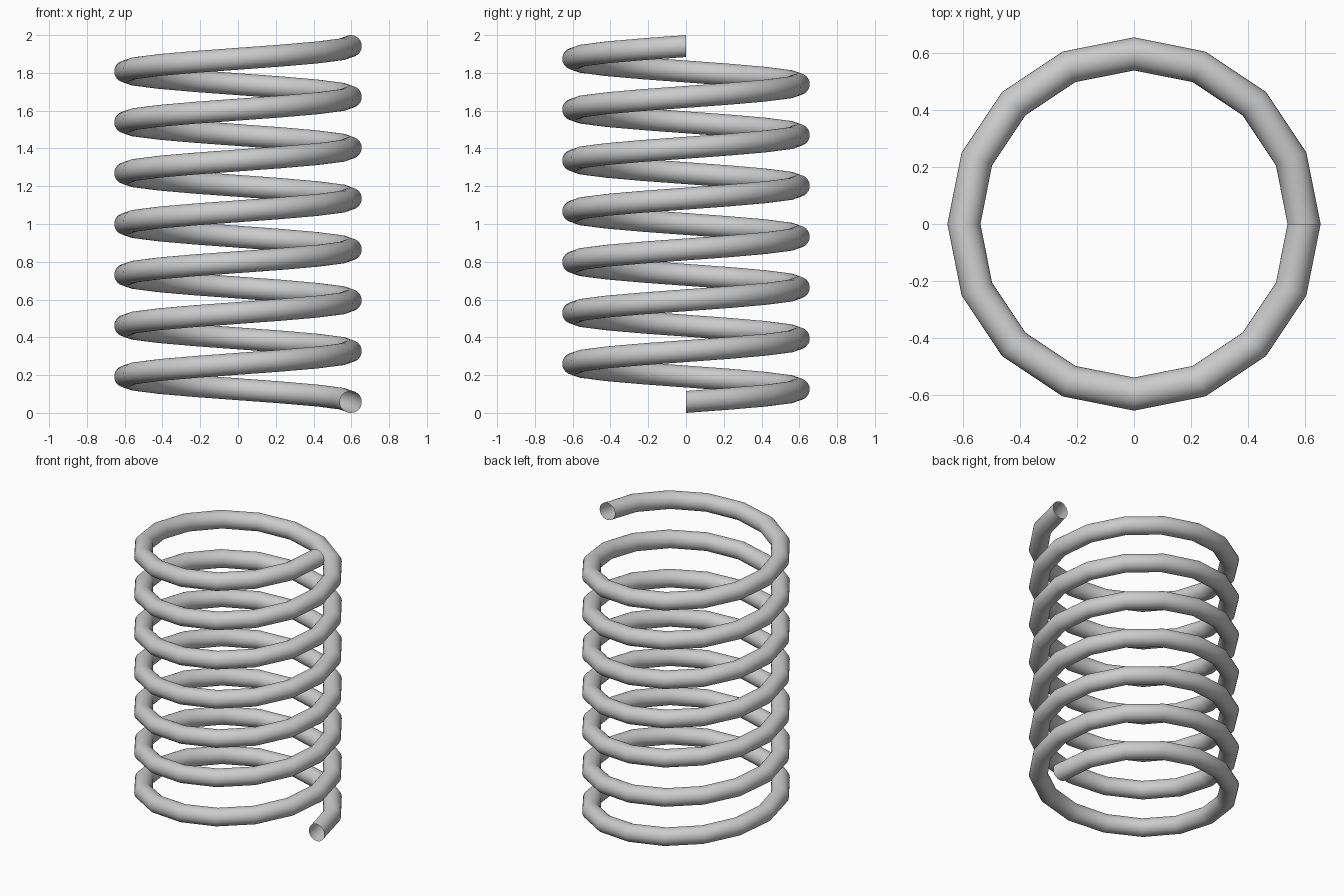
import bpy, bmesh
from math import cos, sin, pi

if "Cube" in bpy.data.objects:
    bpy.data.objects.remove(bpy.data.objects["Cube"])

TURNS, STEPS, SIDES = 7, 16, 32      # coils, segments per coil, wire sides
COIL_R, WIRE_R = 0.597, 0.058
PITCH = (2.0 - 2 * WIRE_R) / TURNS

bm = bmesh.new()

# upright circular sections swept counter-clockwise up the helix
rings = []
for i in range(TURNS * STEPS + 1):
    a = 2 * pi * i / STEPS
    z0 = WIRE_R + PITCH * i / STEPS
    ring = []
    for j in range(SIDES):
        b = 2 * pi * j / SIDES
        r = COIL_R + WIRE_R * cos(b)
        ring.append(bm.verts.new((r * cos(a), r * sin(a), z0 + WIRE_R * sin(b))))
    rings.append(ring)

# wire skin, left open at both ends
for lo, hi in zip(rings, rings[1:]):
    for j in range(SIDES):
        k = (j + 1) % SIDES
        f = bm.faces.new((lo[j], hi[j], hi[k], lo[k]))
        f.smooth = True

bm.normal_update()
mid = bm.faces[:][0]
# outermost first face must point away from the axis
if mid.normal.x < 0:
    bmesh.ops.reverse_faces(bm, faces=bm.faces[:])

mesh = bpy.data.meshes.new("coil_spring")
bm.to_mesh(mesh)
bm.free()
spring = bpy.data.objects.new("coil_spring", mesh)
bpy.context.collection.objects.link(spring)
